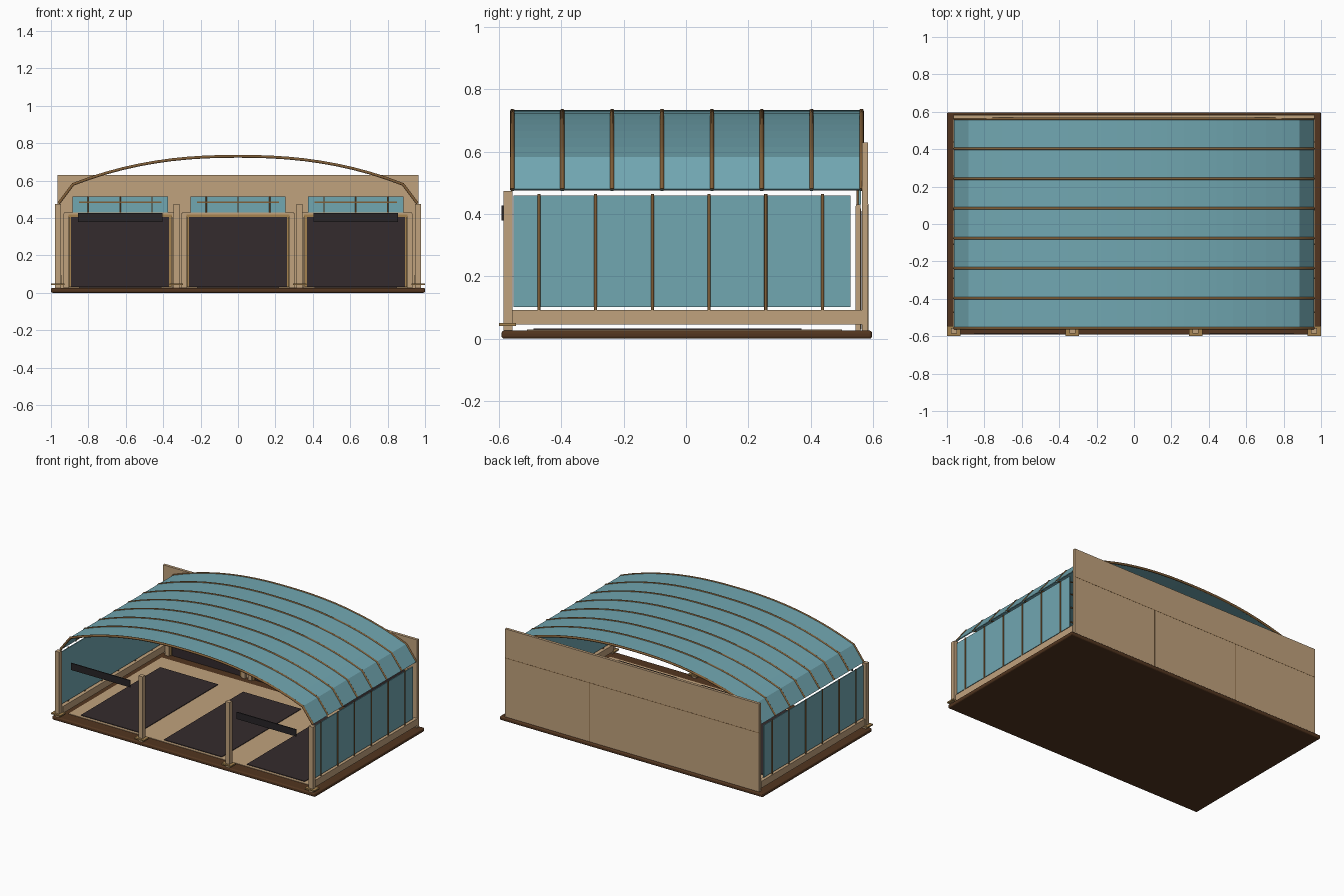
import bpy, bmesh, math
from mathutils import Vector

if "Cube" in bpy.data.objects:
    bpy.data.objects.remove(bpy.data.objects["Cube"])


def mat(name, r, g, b):
    m = bpy.data.materials.new(name)
    m.diffuse_color = (r, g, b, 1)
    m.use_nodes = True
    m.node_tree.nodes["Principled BSDF"].inputs["Base Color"].default_value = m.diffuse_color
    return m


TAN = mat("tan_timber", .53, .36, .205)
GLASS = mat("teal_glass", .165, .385, .44)
MAT = mat("charcoal_panel", .034, .024, .026)
DARK = mat("black_beam", .021, .018, .02)
BASE = mat("dark_brown_base", .085, .036, .014)
RIB = mat("rib_brown", .22, .115, .04)
GOLD = mat("golden_trim", .38, .23, .08)


def finish(bm, name, material, smooth=False):
    bmesh.ops.recalc_face_normals(bm, faces=bm.faces)
    for f in bm.faces:
        f.smooth = smooth and len(f.verts) == 4
    me = bpy.data.meshes.new(name)
    bm.to_mesh(me)
    bm.free()
    me.materials.append(material)
    ob = bpy.data.objects.new(name, me)
    bpy.context.collection.objects.link(ob)
    return ob


def box(name, material, x, y, z, bevel=0):
    """Box from (min, max) ranges on each axis."""
    bm = bmesh.new()
    bmesh.ops.create_cube(bm, size=1)
    for v in bm.verts:
        v.co = [(a + b) / 2 + c * (b - a) for (a, b), c in zip((x, y, z), v.co)]
    if bevel:
        bmesh.ops.bevel(bm, geom=bm.edges[:], offset=bevel, segments=3,
                        affect='EDGES', profile=.5)
    return finish(bm, name, material)


def rod(name, material, x, y, z0, z1, r):
    """Upright round bar."""
    bm = bmesh.new()
    bmesh.ops.create_cone(bm, cap_ends=True, segments=10, radius1=r, radius2=r,
                          depth=z1 - z0)
    bmesh.ops.translate(bm, verts=bm.verts, vec=(x, y, (z0 + z1) / 2))
    return finish(bm, name, material, True)


def arch_points():
    """Straight eaves, then a shallow arch."""
    n = 20
    pts = [Vector((-.959, .478))]
    for i in range(n + 1):
        t = -1 + 2 * i / n
        pts.append(Vector((.882 * t, .58 + .15 * (1 - abs(t) ** 2.3))))
    return pts + [Vector((.959, .478))]


def arch(name, material, section, smooth=False):
    """Sweep a cross-section of (normal offset, y) points along the roof line."""
    pts = arch_points()
    n = len(section)
    bm = bmesh.new()
    rings = []
    for i, p in enumerate(pts):
        d = (pts[min(i + 1, len(pts) - 1)] - pts[max(i - 1, 0)]).normalized()
        nrm = Vector((-d.y, d.x))
        ring = []
        for off, y in section:
            q = p + nrm * off
            ring.append(bm.verts.new((q.x, y, q.y)))
        rings.append(ring)
    for r, s in zip(rings, rings[1:]):
        for k in range(n):
            bm.faces.new((r[k], r[(k + 1) % n], s[(k + 1) % n], s[k]))
    bm.faces.new(rings[0])
    bm.faces.new(rings[-1])
    return finish(bm, name, material, smooth)


# Base slab, floor and three parking mats
box("base_slab", BASE, (-1, 1), (-.592, .597), (0, .026), .009)
box("floor", TAN, (-.93, .93), (-.51, .50), (.02, .029))
for cx in (-.63, 0, .63):
    box("floor_mat", MAT, (cx - .22, cx + .22), (-.49, .37), (.025, .033))

# Barrel roof glass with eight round ribs
arch("roof_glass", GLASS, [(-.003, -.557), (.003, -.557), (.003, .562), (-.003, .562)])
for i in range(8):
    y = -.557 + .16 * i
    arch("roof_rib", RIB, [(.008 * math.sin(a * math.pi / 5),
                            y + .0075 * math.cos(a * math.pi / 5))
                           for a in range(10)], True)

# Glazed side walls with rail and mullions
for s in (-1, 1):
    def xr(a, b):
        return tuple(sorted((s * a, s * b)))
    box("side_rail", TAN, xr(.94, .968), (-.557, .565), (.045, .092))
    box("side_glass", GLASS, xr(.954, .96), (-.553, .527), (.102, .46))
    for i in range(6):
        rod("side_mullion", RIB, s * .96, -.472 + .182 * i, .09, .464, .005)
    # Floating beam between the outer front posts
    box("front_beam", DARK, xr(.405, .855), (-.592, -.585), (.38, .427))

# Front posts with foot plates
for x in (-.963, -.33, .33, .963):
    box("front_post", TAN, (x - .016, x + .016), (-.586, -.556), (.024, .474))
    box("foot_plate", GOLD, (x - .036, x + .036), (-.6, -.545), (.041, .05))

# Back wall with header and seams
box("back_wall_lower", TAN, (-.965, .965), (.565, .584), (.026, .43))
box("back_wall_header", TAN, (-.965, .965), (.565, .584), (.43, .63))
box("wall_seam", RIB, (-.965, .965), (.58, .5848), (.4285, .4315))
for x in (-.322, .322):
    box("wall_seam", RIB, (x - .0015, x + .0015), (.58, .5848), (.026, .43))

# Three back bays: dark panel, trim, jambs and window above
for cx in (-.63, 0, .63):
    box("back_panel", MAT, (cx - .262, cx + .262), (.556, .563), (.03, .41))
    box("panel_head", GOLD, (cx - .28, cx + .28), (.548, .562), (.406, .418))
    box("window_sill", TAN, (cx - .30, cx + .30), (.545, .56), (.418, .43))
    for s in (-1, 1):
        a = cx + s * .268
        box("panel_trim", GOLD, (a - .006, a + .006), (.548, .562), (.03, .415))
        a = cx + s * .29
        box("bay_jamb", TAN, (a - .014, a + .014), (.543, .56), (.026, .425))
    box("window_glass", GLASS, (cx - .255, cx + .255), (.553, .562), (.43, .515))
    box("window_bar", RIB, (cx - .22, cx + .22), (.546, .554), (.481, .489))
    for dx in (-.17, 0, .17):
        rod("window_muntin", RIB, cx + dx, .551, .43, .515, .004)
